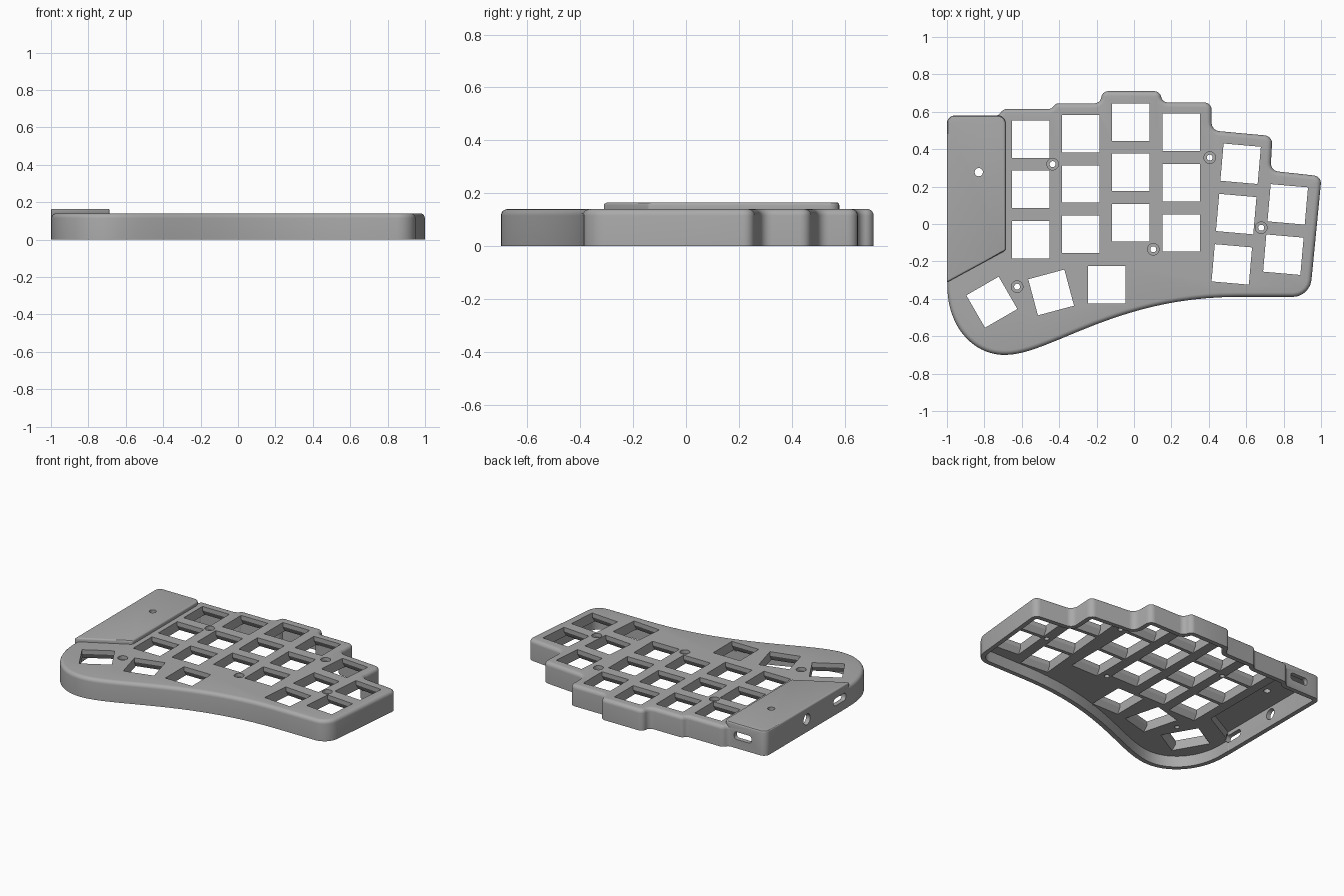
import bpy, bmesh, math
from mathutils import Vector, Matrix
from mathutils.geometry import interpolate_bezier

cube = bpy.data.objects.get("Cube")
if cube:
    bpy.data.objects.remove(cube, do_unlink=True)

H, PLATE_Z, LID_Z, WALL = 0.14, 0.075, 0.165, 0.03

grey = bpy.data.materials.new("case grey")
grey.use_nodes = True
grey.diffuse_color = (0.4, 0.4, 0.4, 1)
grey.node_tree.nodes["Principled BSDF"].inputs["Base Color"].default_value = (0.4, 0.4, 0.4, 1)


def rounded(points, d=0.0, steps=6):
    """Counter-clockwise corners (x, y, radius), moved inwards by d, then rounded."""
    pts = [Vector(p[:2]) for p in points]
    n = len(pts)
    moved, radii = [], []
    for i, p in enumerate(pts):
        e1, e2 = (p - pts[i - 1]).normalized(), (pts[(i + 1) % n] - p).normalized()
        n1, n2 = Vector((-e1.y, e1.x)), Vector((-e2.y, e2.x))
        moved.append(p + (n1 + n2) * d / (1 + n1.dot(n2)))
        r = points[i][2]
        convex = e1.x * e2.y - e1.y * e2.x > 0
        radii.append(max(r - d, 0.003) if convex else r + d)
    out = []
    for i, p in enumerate(moved):
        if points[i][2] == 0:
            out.append(p)
            continue
        a, b = moved[i - 1] - p, moved[(i + 1) % n] - p
        r = min(radii[i], 0.85 * a.length, 0.85 * b.length)
        a, b = a.normalized() * r, b.normalized() * r
        arc = [(p + v).to_3d() for v in (a, a * 0.45, b * 0.45, b)]
        out += [v.to_2d() for v in interpolate_bezier(*arc, steps)]
    return out


def loft(bm, sections):
    """Join stacked (loop, z) sections into a closed solid."""
    rings = [[bm.verts.new((p[0], p[1], z)) for p in loop] for loop, z in sections]
    for lo, hi in zip(rings, rings[1:]):
        for i in range(len(lo)):
            j = (i + 1) % len(lo)
            bm.faces.new((lo[i], lo[j], hi[j], hi[i]))
    bm.faces.new(rings[0][::-1])
    bm.faces.new(rings[-1])


def make(name, bm):
    me = bpy.data.meshes.new(name)
    bm.normal_update()
    bm.to_mesh(me)
    bm.free()
    ob = bpy.data.objects.new(name, me)
    bpy.context.collection.objects.link(ob)
    me.materials.append(grey)
    return ob


def domed(points, top, r, steps=5):
    """Sections of a slab whose top rim is rounded by r."""
    arcs = [math.pi / 2 * k / steps for k in range(steps + 1)]
    return [(rounded(points), 0)] + [
        (rounded(points, r * (1 - math.cos(a))), top - r + r * math.sin(a)) for a in arcs]


def boolean(target, tool, operation):
    m = target.modifiers.new(tool.name, 'BOOLEAN')
    m.object, m.operation, m.solver = tool, operation, 'EXACT'
    bpy.context.view_layer.objects.active = target
    bpy.ops.object.modifier_apply(modifier=m.name)
    bpy.data.objects.remove(tool, do_unlink=True)


def rect(w, h):
    return [Vector((sx * w, sy * h)) for sx, sy in ((-1, -1), (1, -1), (1, 1), (-1, 1))]


def circle(r, n=24):
    return [Vector((r * math.cos(math.tau * k / n), r * math.sin(math.tau * k / n))) for k in range(n)]


# Plan outline: swept front edge, then stepped back edge
outline = []
swoop = [((-0.998, -0.33), (-0.998, -0.55), (-0.86, -0.7), (-0.69, -0.7)),
         ((-0.69, -0.7), (-0.45, -0.7), (-0.1, -0.39), (0.55, -0.39))]
for curve in swoop:
    handles = [Vector(p).to_3d() for p in curve]
    outline += [(p.x, p.y, 0) for p in interpolate_bezier(*handles, 24)[:-1]]
outline += [(0.55, -0.39, 0), (0.94, -0.39, 0.09), (1.003, 0.255, 0.04), (0.73, 0.285, 0.04),
            (0.74, 0.47, 0.04), (0.415, 0.5, 0.04), (0.415, 0.65, 0.04), (0.15, 0.65, 0.03),
            (0.14, 0.71, 0.03), (-0.17, 0.71, 0.03), (-0.18, 0.645, 0.03), (-0.42, 0.645, 0.015),
            (-0.44, 0.615, 0.015), (-0.70, 0.615, 0.02), (-0.725, 0.578, 0.02), (-0.998, 0.578, 0.04)]
lid = [(-1, 0.58, 0.04), (-1, -0.312, 0.004), (-0.687, -0.142, 0.01), (-0.687, 0.58, 0.04)]

# Main shell and raised controller bay
bm = bmesh.new()
loft(bm, domed(outline, H, 0.025))
case = make("keyboard_case", bm)
bm = bmesh.new()
loft(bm, domed(lid, LID_Z, 0.01, 3))
boolean(case, make("controller_bay", bm), 'UNION')

# Hollow underside
for name, plan, top in (("underside_cavity", outline, PLATE_Z), ("bay_cavity", lid, LID_Z - 0.03)):
    bm = bmesh.new()
    loft(bm, [(rounded(plan, WALL), -0.05), (rounded(plan, WALL), top)])
    boolean(case, make(name, bm), 'DIFFERENCE')

# Key openings: x, y, turn in degrees
keys = [(x, y - 0.269 * row, 0) for x, y in ((-0.553, 0.454), (-0.285, 0.483), (-0.017, 0.545), (0.253, 0.49))
        for row in range(3)]
keys += [(0.57 - 0.0235 * row, 0.322 - 0.269 * row, -5) for row in range(3)]
keys += [(0.822 - 0.0235 * row, 0.105 - 0.269 * row, -5) for row in range(2)]
keys += [(-0.76, -0.418, 30), (-0.443, -0.366, 15), (-0.145, -0.325, 0)]
bm = bmesh.new()
for x, y, turn in keys:
    rot = Matrix.Rotation(math.radians(turn), 2)
    place = lambda w, h: [rot @ p + Vector((x, y)) for p in rect(w, h)]
    loft(bm, [(place(0.1, 0.13), PLATE_Z - 0.01), (place(0.1, 0.12), PLATE_Z + 0.005),
              (place(0.1, 0.1), 0.112), (place(0.1, 0.1), 0.2)])
boolean(case, make("key_openings", bm), 'DIFFERENCE')

# Countersunk screw holes and reset hole
bm = bmesh.new()
for x, y in ((-0.435, 0.32), (0.405, 0.355), (0.68, -0.02), (0.103, -0.135), (-0.625, -0.335)):
    hole = lambda r: [p + Vector((x, y)) for p in circle(r)]
    loft(bm, [(hole(0.016), 0.03), (hole(0.016), 0.115), (hole(0.031), 0.115), (hole(0.031), 0.2)])
reset = [p + Vector((-0.83, 0.277)) for p in circle(0.022)]
loft(bm, [(reset, 0.1), (reset, 0.2)])
boolean(case, make("screw_holes", bm), 'DIFFERENCE')

# Side and back ports, drilled through the wall
bm = bmesh.new()


def port(loop, at, turn):
    start = len(bm.verts)
    loft(bm, [(loop, -0.05), (loop, 0.05)])
    bm.verts.ensure_lookup_table()
    bmesh.ops.transform(bm, matrix=Matrix.Translation(at) @ turn, verts=bm.verts[start:])


to_back = Matrix.Rotation(math.pi / 2, 4, 'X')
to_side = Matrix.Rotation(math.pi / 2, 4, 'Z') @ to_back
slot = rounded([(-0.065, -0.025, 0.02), (0.065, -0.025, 0.02), (0.065, 0.025, 0.02), (-0.065, 0.025, 0.02)])
port(slot, (-0.83, 0.58, 0.085), to_back)
port(circle(0.036), (-1, 0.14, 0.085), to_side)
port(slot, (-1, -0.21, 0.085), to_side)
boolean(case, make("ports", bm), 'DIFFERENCE')

bpy.ops.object.select_all(action='DESELECT')
case.select_set(True)
bpy.context.view_layer.objects.active = case
bpy.ops.object.shade_smooth_by_angle(angle=math.radians(30))
